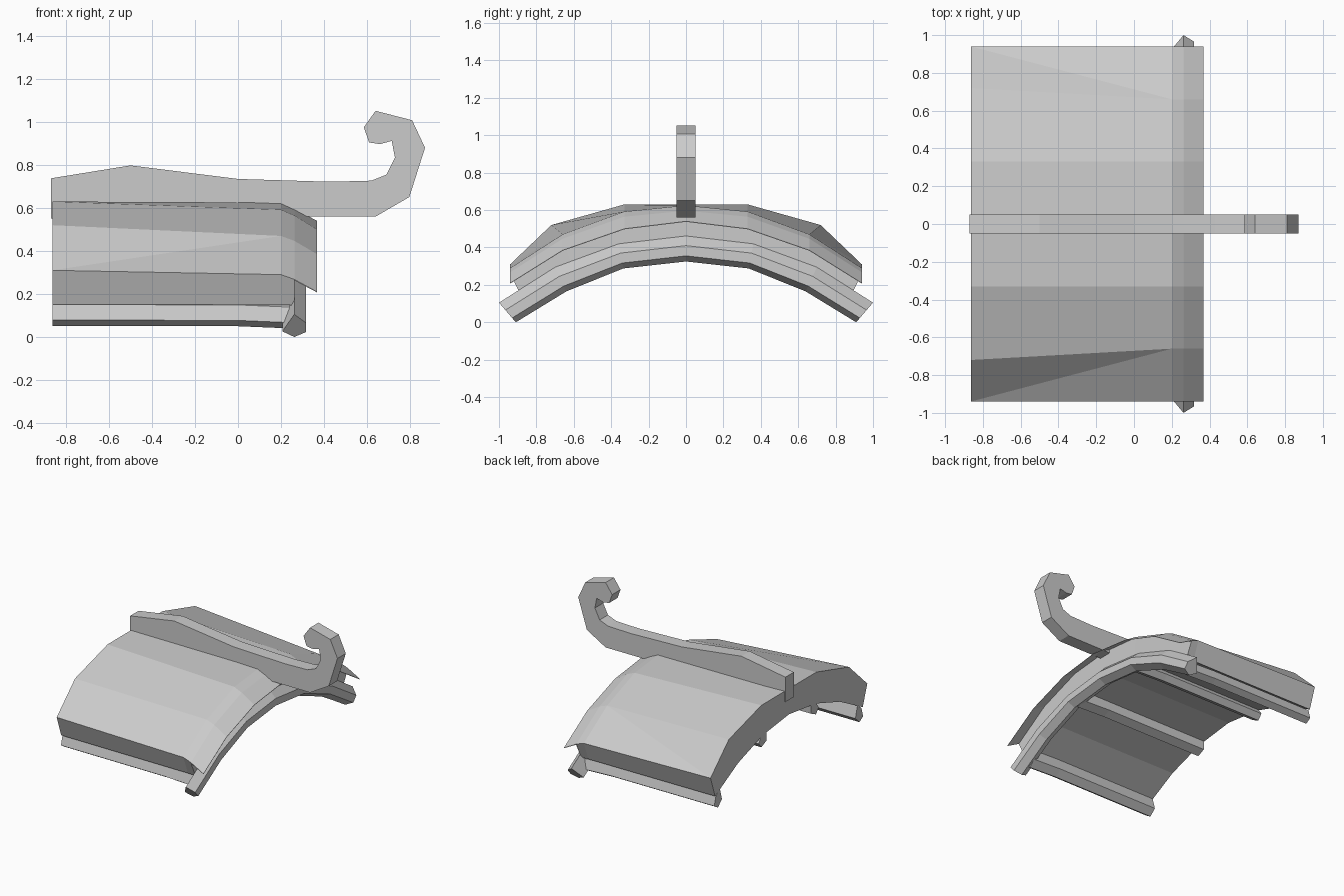
import bpy
import bmesh
from math import radians, cos, sin

cube = bpy.data.objects.get("Cube")
if cube:
    bpy.data.objects.remove(cube, do_unlink=True)

grey = bpy.data.materials.new("plain grey")
grey.use_nodes = True
COLOUR = (0.6, 0.6, 0.6, 1)
grey.diffuse_color = COLOUR
grey.node_tree.nodes["Principled BSDF"].inputs["Base Color"].default_value = COLOUR


def loft(name, rings, split=()):
    """Join equal-sized closed rings into a capped solid, creasing the split quads."""
    bm = bmesh.new()
    loops = [[bm.verts.new(p) for p in ring] for ring in rings]
    n = len(loops[0])
    sides = []
    for a, b in zip(loops, loops[1:]):
        for i in range(n):
            j = (i + 1) % n
            sides.append(bm.faces.new((a[i], a[j], b[j], b[i])))
    bm.faces.new(loops[0])
    bm.faces.new(loops[-1])
    bmesh.ops.recalc_face_normals(bm, faces=bm.faces)
    bmesh.ops.triangulate(bm, faces=[sides[i] for i in split], quad_method='LONG_EDGE')
    mesh = bpy.data.meshes.new(name)
    bm.to_mesh(mesh)
    bm.free()
    mesh.materials.append(grey)
    obj = bpy.data.objects.new(name, mesh)
    bpy.context.collection.objects.link(obj)
    return obj


def arch(half):
    """Mirror a centre-to-eave list of (y, z) into a full arch."""
    return [(-y, z) for y, z in reversed(half[1:])] + list(half)


def shell(x, outer, inner):
    pts = arch(outer) + arch(inner)[::-1]
    return [(x, y, z) for y, z in pts]


def drop(half, d):
    return [(y, z - d) for y, z in half]


# Roof profiles from back to front
back = [(0, .63), (.33, .63), (.72, .52), (.94, .31)]
bend = [(0, .625), (.33, .592), (.66, .47), (.94, .29)]
brow = [(0, .597), (.33, .565), (.66, .447), (.94, .268)]
edge = [(0, .54), (.33, .50), (.66, .385), (.94, .21)]
under = [(0, .435), (.32, .395), (.61, .298), (.885, .152)]

# Thick roof slab running into a thin overhanging lip, eave panels creased
loft("roof_slab", [shell(-.864, back, under),
                   shell(.2, bend, drop(under, .003)),
                   shell(.262, brow, drop(under, .005)),
                   shell(.264, drop(brow, .001), drop(brow, .006)),
                   shell(.368, edge, drop(edge, .003))], split=(0, 5))

# Arched rib with a five-sided section and slanted ends
spine_in = arch([(0, .325), (.335, .288), (.64, .165), (.91, 0)])
spine_out = arch([(0, .462), (.36, .42), (.70, .295), (1, .105)])
section = [(.262, 0), (.317, .22), (.317, .62), (.262, 1), (.206, .25)]
loft("arched_rib", [[(x, a[0] + (b[0] - a[0]) * t, a[1] + (b[1] - a[1]) * t)
                     for x, t in section]
                    for a, b in zip(spine_in, spine_out)])


# Five-sided lengthwise purlins under the slab
def purlin(name, y, z, tilt, side):
    c, s = cos(radians(tilt)), sin(radians(tilt))
    outline = [(.024, .044), (.044, -.028), (0, -.055), (-.048, -.01), (-.024, .078)]
    ring = [(side * (y + u * c - v * s), z + u * s + v * c) for u, v in outline]
    loft(name, [[(x, p, q - d) for p, q in ring]
                for x, d in ((-.862, 0), (0, .002), (.24, .012))])


for side, label in ((1, "back"), (-1, "front")):
    purlin(label + "_lower_purlin", .848, .107, 0, side)
    purlin(label + "_upper_purlin", .31, .362, 18, side)

# Ridge beam ending in a curled hook
profile = [(-.87, .55), (-.87, .738), (-.5, .798), (0, .735), (.43, .722),
           (.62, .727), (.69, .755), (.73, .835), (.715, .912), (.66, .897),
           (.61, .905), (.585, .975), (.64, 1.052), (.81, 1.008), (.87, .88),
           (.797, .651), (.64, .56), (.33, .56)]
loft("ridge_beam", [[(x, y, z) for x, z in profile] for y in (-.05, .05)])
